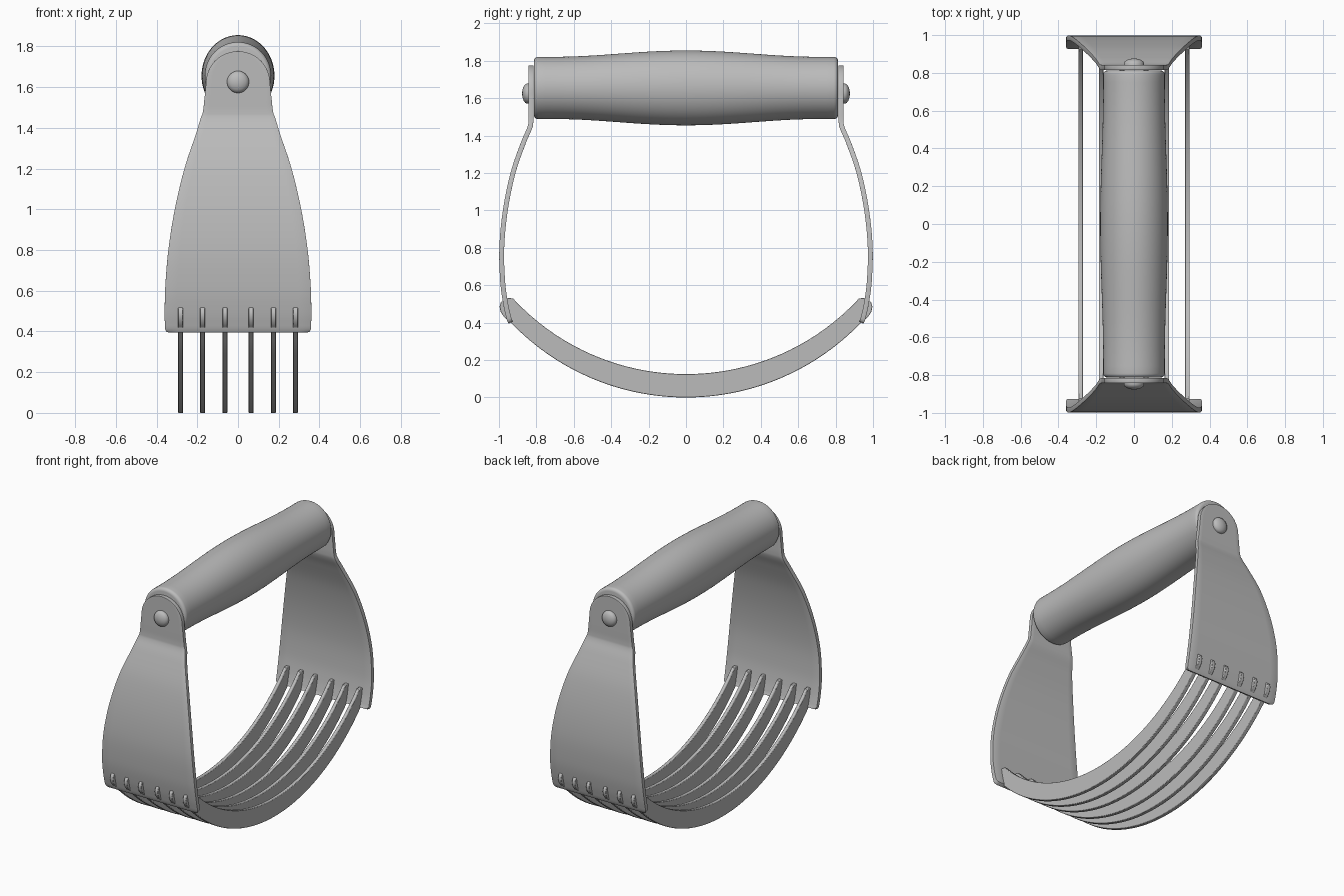
import bpy, bmesh, math
from mathutils import Vector

cube = bpy.data.objects.get("Cube")
if cube:
    bpy.data.objects.remove(cube, do_unlink=True)

steel = bpy.data.materials.new("brushed grey")
steel.use_nodes = True
GREY = (0.5, 0.5, 0.5, 1)
steel.diffuse_color = GREY
steel.node_tree.nodes["Principled BSDF"].inputs["Base Color"].default_value = GREY


def finish(bm, name, angle=35, thickness=0, bevel=0):
    bmesh.ops.remove_doubles(bm, verts=bm.verts, dist=0.0005)
    bmesh.ops.recalc_face_normals(bm, faces=bm.faces)
    mesh = bpy.data.meshes.new(name)
    bm.to_mesh(mesh)
    bm.free()
    mesh.materials.append(steel)
    obj = bpy.data.objects.new(name, mesh)
    bpy.context.collection.objects.link(obj)
    if thickness:
        mod = obj.modifiers.new("thickness", "SOLIDIFY")
        mod.thickness, mod.offset = thickness, 0
        mod.use_even_offset = True
    if bevel:
        mod = obj.modifiers.new("soft edges", "BEVEL")
        mod.width, mod.segments, mod.limit_method = bevel, 2, "ANGLE"
        mod.angle_limit = math.radians(50)
    bpy.ops.object.select_all(action="DESELECT")
    obj.select_set(True)
    bpy.context.view_layer.objects.active = obj
    bpy.ops.object.shade_smooth_by_angle(angle=math.radians(angle))
    return obj


def skin(bm, rows, closed):
    """Join consecutive rows of points with quads."""
    rows = [[bm.verts.new(p) for p in row] for row in rows]
    n = len(rows[0])
    for a, b in zip(rows, rows[1:]):
        for i in range(n if closed else n - 1):
            j = (i + 1) % n
            bm.faces.new((a[i], a[j], b[j], b[i]))
    return rows


def lathe(name, profile, z, segments=64):
    """Rings along y; each profile entry is (y, x radius, z radius)."""
    bm = bmesh.new()
    turns = [2 * math.pi * i / segments for i in range(segments)]
    rings = skin(bm, [[(rx * math.cos(t), y, z + rz * math.sin(t)) for t in turns]
                      for y, rx, rz in profile], True)
    for ring in (rings[0], rings[-1]):
        bm.faces.new(ring)
    return finish(bm, name)


def spline(points, steps=6):
    """Smooth curve through the points."""
    pts = [Vector(p) for p in points]
    pts = [2 * pts[0] - pts[1]] + pts + [2 * pts[-1] - pts[-2]]
    out = []
    for a, b, c, d in zip(pts, pts[1:], pts[2:], pts[3:]):
        for i in range(steps):
            t = i / steps
            out.append(0.5 * (2 * b + (c - a) * t + (2 * a - 5 * b + 4 * c - d) * t * t
                              + (3 * b - a - 3 * c + d) * t ** 3))
    return out + [pts[-2]]


# Swollen oval grip with rounded ends
END, FILLET = 0.813, 0.022
grip = []
for i in range(41):
    y = (END - FILLET) * (i / 20 - 1)
    swell = 0.5 + 0.5 * math.cos(math.pi * min(1, abs(y) / 0.72))
    grip.append((y, 0.163 + 0.016 * swell, 0.166 + 0.034 * swell))
cap = []
for i in range(1, 6):
    t = math.pi / 2 * i / 5
    drop = FILLET * (1 - math.cos(t))
    cap.append((END - FILLET + FILLET * math.sin(t), 0.163 - drop, 0.166 - drop))
grip = [(-y, a, b) for y, a, b in reversed(cap)] + grip + cap
lathe("handle_grip", grip, 1.655)

# Curved side plates: (height, distance from centre, half width)
body = spline([(0.42, 0.946, 0.359), (0.5, 0.964, 0.36), (0.62, 0.98, 0.357),
               (0.8, 0.985, 0.342), (1.0, 0.966, 0.31), (1.2, 0.925, 0.262),
               (1.36, 0.87, 0.208), (1.44, 0.836, 0.184), (1.48, 0.829, 0.172),
               (1.55, 0.829, 0.164), (1.62, 0.829, 0.157)])
corner = [(0.40, 0.937, 0.338), (0.404, 0.939, 0.35), (0.41, 0.942, 0.356)]
arch = [(1.62 + 0.156 * math.sin(t), 0.829, 0.157 * math.cos(t))
        for t in [math.pi / 2 * i / 12 for i in range(1, 13)]]
plate = corner + [tuple(p) for p in body] + arch

# Domed rivet profile: (distance along y, radius)
dome = [(0.835, 0.054), (0.85, 0.054), (0.86, 0.049), (0.868, 0.038),
        (0.874, 0.022), (0.876, 0.006)]

for side, label in ((-1, "front"), (1, "back")):
    bm = bmesh.new()
    skin(bm, [[(w * (k / 6 - 1), side * y, z) for k in range(13)]
              for z, y, w in plate], False)
    finish(bm, label + "_side_plate", thickness=0.026, bevel=0.005)
    lathe(label + "_rivet", [(side * y, r, r) for y, r in dome], 1.625, 32)


# Crescent blades whose rounded ends poke through the plates
def arc(y, bottom, radius):
    return (y, bottom + radius - math.sqrt(radius ** 2 - y ** 2))


STEPS = 40
outer = [arc(0.935 * (i / STEPS * 2 - 1), 0.0, 1.295) for i in range(STEPS + 1)]
inner = [arc(0.925 * (i / STEPS * 2 - 1), 0.125, 1.26) for i in range(STEPS + 1)]
tip = [(0.97, 0.428), (0.99, 0.455), (0.997, 0.485), (0.99, 0.508), (0.972, 0.524),
       (0.95, 0.532)]
outline = (outer + tip + inner[::-1] + [(-y, z) for y, z in reversed(tip)])

spacing = (0.064, 0.174, 0.282)
for n, x in enumerate([-s for s in reversed(spacing)] + list(spacing), 1):
    bm = bmesh.new()
    half = 0.0125
    sides = [[bm.verts.new((x + dx, y, z)) for y, z in outline] for dx in (-half, half)]
    count = len(outline)
    for i in range(count):
        j = (i + 1) % count
        bm.faces.new((sides[0][i], sides[0][j], sides[1][j], sides[1][i]))
    for loop in sides:
        bm.faces.new(loop)
    finish(bm, "blade_%d" % n, bevel=0.003)
